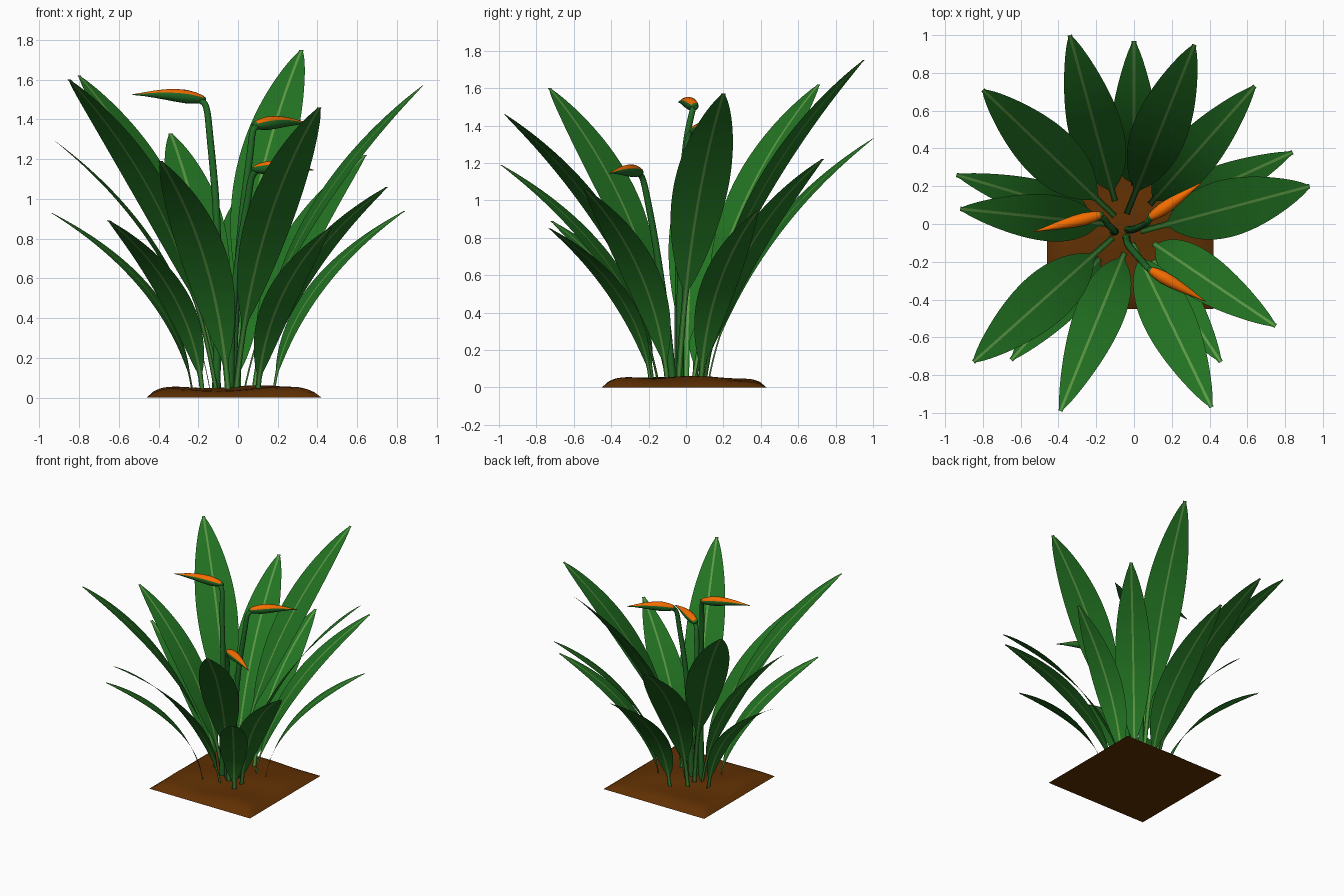
import bpy, bmesh, math
from mathutils import Vector

if "Cube" in bpy.data.objects:
    bpy.data.objects.remove(bpy.data.objects["Cube"])


def material(name, rgb):
    m = bpy.data.materials.new(name)
    m.diffuse_color = (*rgb, 1)
    m.use_nodes = True
    m.node_tree.nodes["Principled BSDF"].inputs["Base Color"].default_value = m.diffuse_color
    return m


LEAF = material("leaf_green", (0.016, 0.17, 0.016))
RIB = material("midrib_green", (0.11, 0.32, 0.06))
STEM = material("stem_green", (0.015, 0.14, 0.018))
ORANGE = material("flower_orange", (0.9, 0.15, 0.0))
SOIL = material("soil_brown", (0.12, 0.03, 0.001))


def finish(name, bm, mats, angle=60):
    me = bpy.data.meshes.new(name)
    bm.to_mesh(me)
    bm.free()
    ob = bpy.data.objects.new(name, me)
    bpy.context.collection.objects.link(ob)
    for m in mats:
        me.materials.append(m)
    bpy.ops.object.select_all(action='DESELECT')
    ob.select_set(True)
    bpy.context.view_layer.objects.active = ob
    bpy.ops.object.shade_smooth_by_angle(angle=math.radians(angle))
    return ob


def leaf(name, base, tip, half, start, bend):
    """Flat arching ribbon: narrow stalk, lance-shaped blade, pale midrib."""
    a, c = Vector((*base, 0.03)), Vector(tip)
    d = c - a
    b = a + Vector((d.x * bend, d.y * bend, d.z * 0.6))
    side = Vector((-d.y, d.x, 0)).normalized()
    bm = bmesh.new()
    rows, n = [], 40
    for i in range(n + 1):
        t = 1 - (1 - i / n) ** 1.3
        p = a * (1 - t) ** 2 + b * 2 * t * (1 - t) + c * t * t
        u = max(0, (t - start) / (1 - start))
        w = half * max(0, math.sin(math.pi * u)) ** 0.72
        w = max(w, 0.016 if u < 0.5 else 0.012)
        r = min(0.007, w * 0.4)
        rows.append([bm.verts.new(p + side * k) for k in (-w, -w / 2, -r, r, w / 2, w)])
    for lo, hi in zip(rows, rows[1:]):
        for k in range(5):
            f = bm.faces.new((lo[k + 1], lo[k], hi[k], hi[k + 1]))
            f.material_index = int(k == 2)
    finish(name, bm, (LEAF, RIB))


def smooth_path(pts, steps=8):
    """Catmull-Rom interpolation through (x, y, z) points."""
    p = [Vector(q) for q in pts]
    p = [p[0] * 2 - p[1]] + p + [p[-1] * 2 - p[-2]]
    out = []
    for a, b, c, d in zip(p, p[1:], p[2:], p[3:]):
        for i in range(steps):
            t = i / steps
            out.append(0.5 * (2 * b + (c - a) * t + (2 * a - 5 * b + 4 * c - d) * t * t
                              + (3 * b - a - 3 * c + d) * t ** 3))
    return out + [p[-2]]


def tube(name, path, radii, side, mats, split=False):
    """Round tube along a path; split colours the top strip with material 1."""
    bm = bmesh.new()
    rings, n = [], 16
    for i, p in enumerate(path):
        tan = (path[min(i + 1, len(path) - 1)] - path[max(i - 1, 0)]).normalized()
        x = (side - tan * side.dot(tan)).normalized()
        y = tan.cross(x)
        if y.z < 0 and split:
            y = -y
        rings.append([bm.verts.new(p + (x * math.cos(g) + y * math.sin(g)) * radii[i])
                      for g in (2 * math.pi * k / n for k in range(n))])
    for j, (lo, hi) in enumerate(zip(rings, rings[1:])):
        for k in range(n):
            f = bm.faces.new((lo[k], lo[(k + 1) % n], hi[(k + 1) % n], hi[k]))
            f.material_index = int(split and j > 0 and 1 <= k < 7)
    bm.faces.new(rings[0])
    bm.faces.new(rings[-1])
    bmesh.ops.recalc_face_normals(bm, faces=bm.faces)
    finish(name, bm, mats)


def flower(i, stem_pts, rear, tip):
    """Upright stalk bending into a pointed beak with an orange top."""
    rear, tip = Vector(rear), Vector(tip)
    d = tip - rear
    side = Vector((-d.y, d.x, 0)).normalized()
    path = smooth_path(stem_pts + [rear + d * 0.08])
    m = len(path) - 1
    tube(f"flower_stem_{i}", path, [0.021 - 0.006 * k / m for k in range(m + 1)], side, (STEM,))
    prof = [(-0.02, 0.010), (0.03, 0.020), (0.12, 0.028), (0.25, 0.034), (0.4, 0.032),
            (0.55, 0.026), (0.7, 0.018), (0.85, 0.009), (1, 0.002)]
    beak = [rear + d * s + Vector((0, 0, 0.012 * math.sin(math.pi * s))) for s, _ in prof]
    tube(f"flower_beak_{i}", beak, [r for _, r in prof], side, (STEM, ORANGE), True)


# soil mound: square footprint, soft rim, gentle bumps, flat underside
bm = bmesh.new()
bmesh.ops.create_grid(bm, x_segments=24, y_segments=24, size=0.44)
rim = [e for e in bm.edges if e.is_boundary]
for v in bm.verts:
    x, y = v.co.x, v.co.y
    e = max(0, 0.44 - max(abs(x), abs(y)))
    bump = 0.007 * math.sin(11 * x + 3 * y) + 0.006 * math.cos(13 * y - 5 * x)
    v.co.z = (1 - math.exp(-e / 0.05)) * (0.049 + bump)
    v.co.x -= 0.02
    v.co.y -= 0.01
bmesh.ops.holes_fill(bm, edges=rim, sides=0)
bmesh.ops.recalc_face_normals(bm, faces=bm.faces)
finish("soil_mound", bm, (SOIL,))

# leaves: base xy, tip xyz, half width, blade start, bend
LEAVES = [
    ((-0.04, 0.05), (0.32, 0.95, 1.75), 0.145, 0.26, 0.20),
    ((0.03, -0.04), (0.93, 0.20, 1.57), 0.152, 0.27, 0.22),
    ((-0.10, 0.04), (-0.80, 0.71, 1.62), 0.147, 0.26, 0.20),
    ((-0.11, -0.07), (-0.85, -0.73, 1.60), 0.142, 0.26, 0.20),
    ((-0.01, -0.10), (0.41, -0.97, 1.46), 0.136, 0.20, 0.18),
    ((-0.10, 0.12), (-0.34, 1.00, 1.33), 0.142, 0.16, 0.16),
    ((-0.14, 0.00), (-0.92, 0.08, 1.29), 0.123, 0.14, 0.16),
    ((0.08, 0.10), (0.64, 0.73, 1.22), 0.127, 0.12, 0.15),
    ((-0.05, -0.15), (-0.39, -0.99, 1.19), 0.130, 0.10, 0.15),
    ((0.10, -0.10), (0.75, -0.54, 1.06), 0.125, 0.08, 0.13),
    ((0.00, 0.20), (0.00, 0.97, 1.00), 0.125, 0.08, 0.10),
    ((0.18, 0.08), (0.84, 0.38, 0.94), 0.107, 0.07, 0.10),
    ((-0.23, 0.05), (-0.94, 0.26, 0.93), 0.102, 0.07, 0.10),
    ((-0.18, -0.18), (-0.65, -0.72, 0.89), 0.106, 0.07, 0.10),
    ((0.10, -0.19), (0.46, -0.73, 0.85), 0.102, 0.07, 0.10),
]
for i, spec in enumerate(LEAVES, 1):
    leaf(f"leaf_{i}", *spec)

# flowers: stalk points, beak rear, beak tip
flower(1, [(-0.11, -0.04, 0.03), (-0.10, -0.04, 0.5), (-0.11, -0.03, 0.95), (-0.14, 0.0, 1.3),
           (-0.16, 0.03, 1.46)], (-0.17, 0.05, 1.50), (-0.53, -0.04, 1.525))
flower(2, [(-0.03, -0.03, 0.03), (-0.01, -0.03, 0.5), (0.02, -0.02, 0.9), (0.06, 0.0, 1.22),
           (0.075, 0.015, 1.34)], (0.08, 0.03, 1.37), (0.36, 0.22, 1.38))
flower(3, [(-0.04, -0.07, 0.03), (-0.03, -0.11, 0.4), (0.01, -0.16, 0.75), (0.05, -0.205, 1.0),
           (0.07, -0.23, 1.11)], (0.08, -0.24, 1.15), (0.38, -0.41, 1.145))
